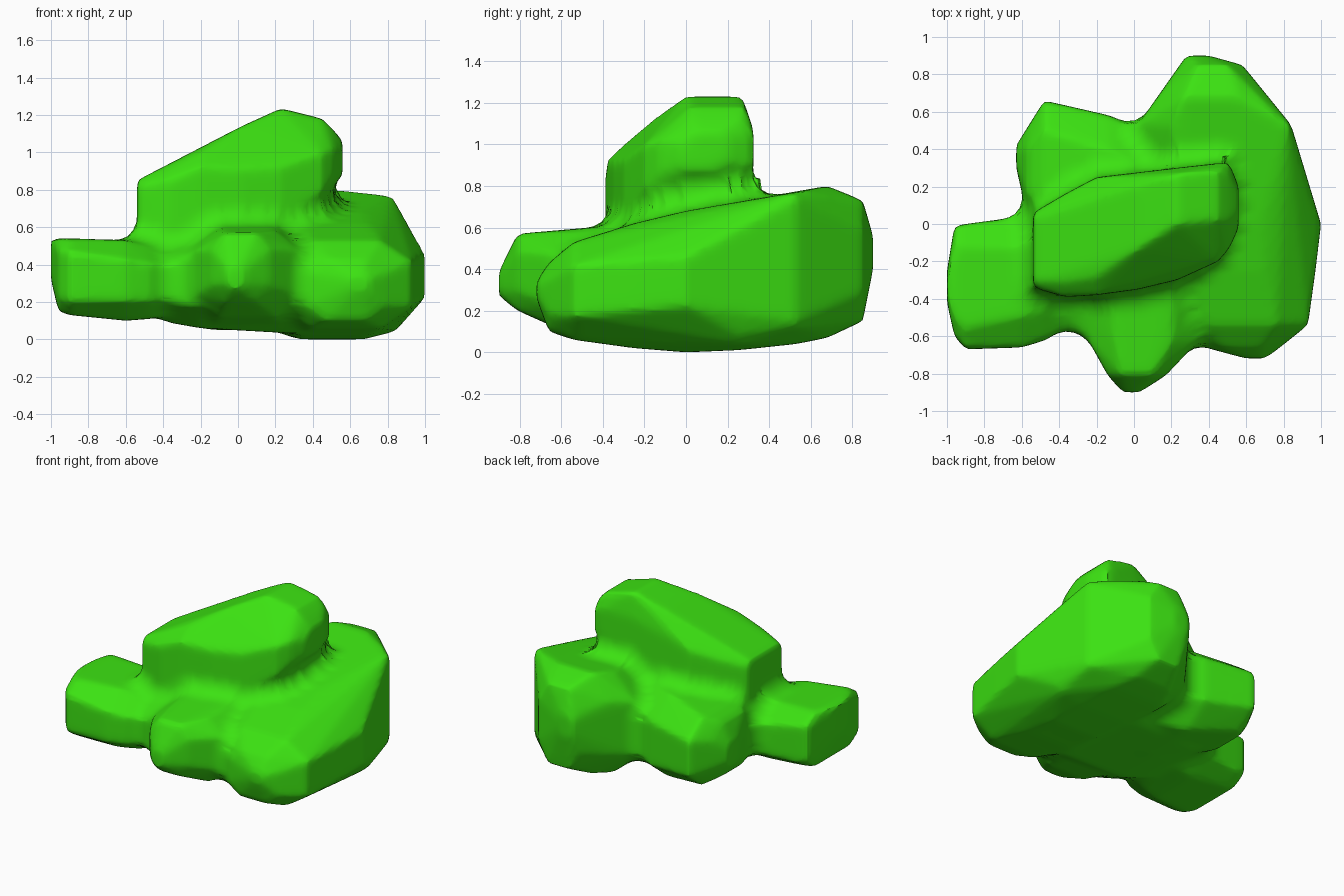
import bpy
import bmesh
import math

# Remove the default object
default = bpy.data.objects.get("Cube")
if default:
    bpy.data.objects.remove(default, do_unlink=True)

# Single leaf colour
leaf = bpy.data.materials.new("leaf green")
leaf.use_nodes = True
colour = (0.045, 0.76, 0.006, 1.0)
leaf.diffuse_color = colour
shader = next(n for n in leaf.node_tree.nodes if n.type == 'BSDF_PRINCIPLED')
shader.inputs["Base Color"].default_value = colour
shader.inputs["Roughness"].default_value = 0.9


def add_section(bm, axis, pos, low, high, bottom, top, flat=0.52, lean=0.0):
    """Octagonal section; flat = share of each side left uncut.
    Lean moves the top toward + and drops the corners of the - side."""
    mid, half = (low + high) / 2, (high - low) / 2
    height, rise = (bottom + top) / 2, (top - bottom) / 2
    for sx in (-1, 1):
        for sy in (-1, 1):
            drop = lean if sx < 0 else 0
            for u, v in ((sx, sy * flat - drop), (sx * flat + lean * sy, sy)):
                side, z = mid + half * u, height + rise * v
                bm.verts.new((pos, side, z) if axis == 'X' else (side, pos, z))


def lobe(name, axis, sections):
    """Foliage clump: hull around sections set along one axis."""
    bm = bmesh.new()
    for section in sections:
        add_section(bm, axis, *section)
    bmesh.ops.convex_hull(bm, input=bm.verts)
    unused = [v for v in bm.verts if not v.link_faces]
    bmesh.ops.delete(bm, geom=unused, context='VERTS')
    bmesh.ops.recalc_face_normals(bm, faces=bm.faces)
    mesh = bpy.data.meshes.new(name)
    bm.to_mesh(mesh)
    bm.free()
    mesh.materials.append(leaf)
    obj = bpy.data.objects.new(name, mesh)
    bpy.context.collection.objects.link(obj)
    return obj


# Large clump running front to back on the left side
left = lobe("left_foliage", 'Y', [
    (-.72, .6, .7, .26, .34),
    (-.66, .38, .78, .1, .43),
    (-.54, .22, .93, .06, .53),
    (-.25, .05, .97, .02, .62, .4),
    (0, 0, 1, 0, .68, .35),
    (.25, 0, .92, .01, .72, .4),
    (.25, .3, .88, .04, .65, .85),
    (.53, .02, .8, .04, .77),
    (.53, .5, .84, .12, .77, .9),
    (.68, .13, .69, .07, .8),
    (.85, .26, .58, .15, .73),
    (.9, .28, .4, .4, .56),
])

# Blunt clump on the right side
right = lobe("right_foliage", 'X', [
    (-1, -.42, -.25, .32, .54),
    (-.96, -.6, -.01, .15, .54, .65),
    (-.9, -.67, 0, .13, .54, .65),
    (-.6, -.66, .04, .1, .53),
    (-.47, -.62, .05, .11, .5),
    (-.36, -.55, .05, .13, .47),
    (-.2, -.4, .05, .2, .46),
])

# Pointed clump at the front
front = lobe("front_foliage", 'Y', [
    (-.9, -.06, .03, .27, .39),
    (-.81, -.14, .17, .2, .57),
    (-.63, -.24, .34, .12, .58),
    (-.4, -.3, .4, .07, .59),
    (0, -.3, .4, .05, .64),
])

# Clump at the back right, reaching into the middle
back = lobe("back_foliage", 'X', [
    (-.63, .3, .42, .26, .42),
    (-.57, .04, .51, .17, .56),
    (-.48, 0, .66, .12, .61),
    (-.13, -.2, .58, .05, .66),
    (.1, -.3, .48, .07, .66),
    (.3, -.25, .3, .1, .64),
])

# Low core that closes the valleys between the clumps
core = lobe("core_foliage", 'X', [
    (-.56, -.4, .2, .18, .52),
    (-.37, -.55, .42, .09, .5),
    (-.2, -.64, .5, .06, .55),
    (.1, -.66, .5, .06, .58),
    (.33, -.62, .55, .03, .58),
    (.6, -.5, .5, .03, .55),
])

# Slanted clump on top
top = lobe("top_foliage", 'X', [
    (-.54, -.34, .06, .35, .85, .85),
    (-.37, -.39, .16, .38, .92, .75),
    (-.2, -.38, .25, .42, 1.01, .7),
    (.02, -.35, .27, .48, 1.14, .55, .25),
    (.23, -.3, .3, .6, 1.235, .45, .45),
    (.45, -.2, .325, .75, 1.18, .5, .35),
    (.51, -.13, .325, .82, 1.12, .52, .2),
    (.56, -.02, .2, .88, 1.06, .52, .2),
])

# Join the clumps into one bush
bpy.ops.object.select_all(action='DESELECT')
for part in (left, right, front, back, core, top):
    part.select_set(True)
bpy.context.view_layer.objects.active = left
bpy.ops.object.join()
left.name = "bush_foliage"

# Merge into one skin; swelling and shrinking fills the creases
for offset in (0.06, -0.06):
    skin = left.modifiers.new("skin", 'REMESH')
    skin.mode = 'VOXEL'
    skin.voxel_size = 0.025
    skin.use_smooth_shade = True
    swell = left.modifiers.new("swell", 'DISPLACE')
    swell.mid_level = 0
    swell.strength = offset
soften = left.modifiers.new("soften", 'SMOOTH')
soften.iterations = 3
